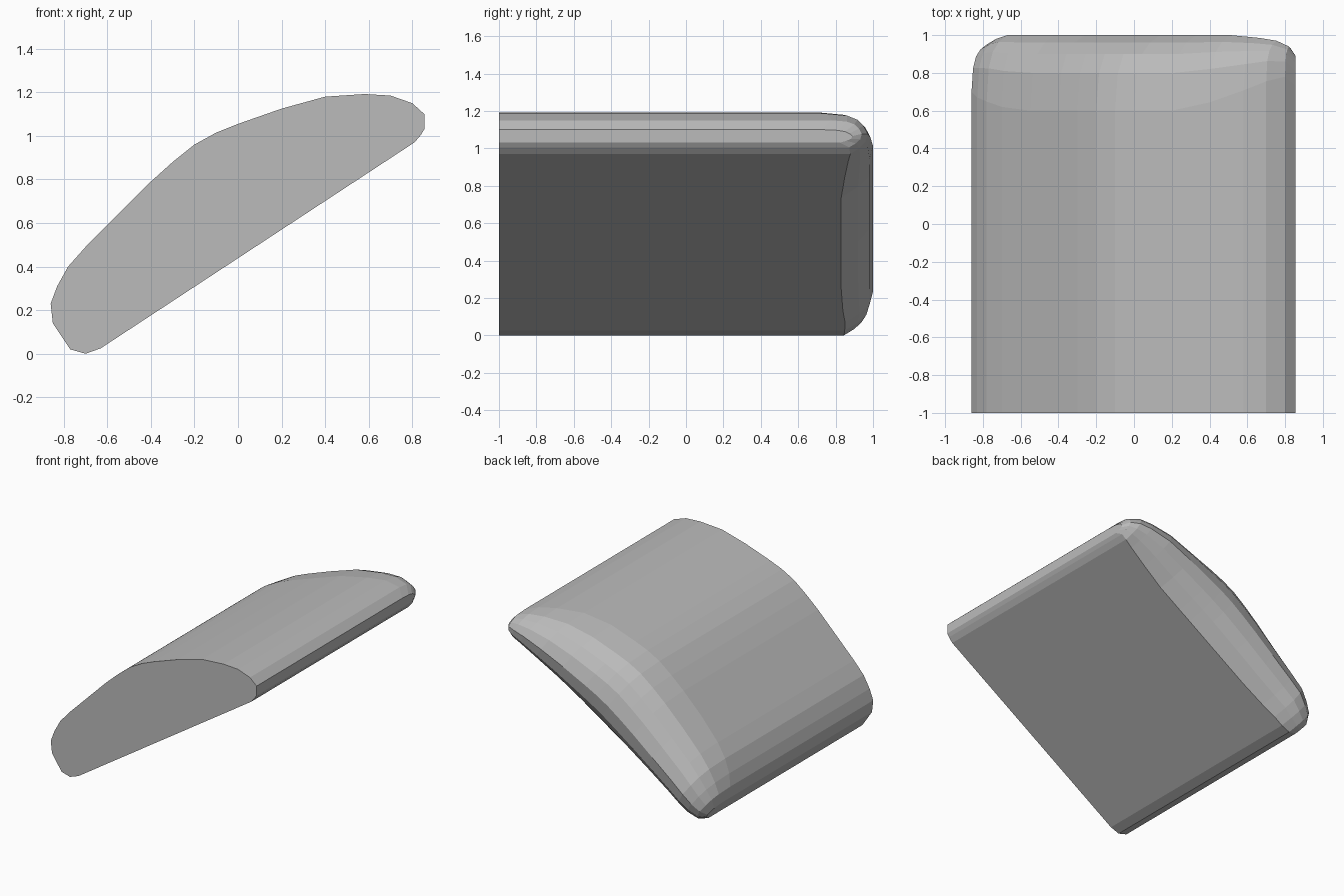
import bpy
import bmesh
from mathutils import Vector

cube = bpy.data.objects.get("Cube")
if cube:
    bpy.data.objects.remove(cube, do_unlink=True)

grey = bpy.data.materials.new("light_grey")
grey.use_nodes = True
colour = (0.5, 0.5, 0.5, 1)
grey.diffuse_color = colour
grey.node_tree.nodes["Principled BSDF"].inputs["Base Color"].default_value = colour

# Flat underside, from its low end to its high end
low, high = Vector((-0.63, 0.025)), Vector((0.81, 0.97))
slope = (high - low).normalized()


def under(point):
    """Point on the flat underside squarely below a point of the crown."""
    return low + slope * (Vector(point) - low).dot(slope)


# Columns across the pad: crown point, underside point, rear reach
columns = [((-0.85, 0.14), (-0.77, 0.02), 0.90),
           ((-0.86, 0.23), (-0.70, 0.0), 0.95),
           ((-0.83, 0.31), low, 0.98)]
crown = [(-0.78, 0.40), (-0.70, 0.49), (-0.55, 0.64), (-0.40, 0.79),
         (-0.30, 0.88), (-0.20, 0.96), (-0.10, 1.015), (0.0, 1.055),
         (0.20, 1.125), (0.40, 1.18)]
columns += [(p, under(p), 1.0) for p in crown]
columns += [((0.58, 1.192), under((0.58, 1.192)), 0.985),
            ((0.70, 1.185), high, 0.97),
            ((0.80, 1.15), (0.84, 1.005), 0.94),
            ((0.855, 1.10), (0.855, 1.03), 0.89)]

# Rounded rear: (height fraction, distance short of the rear reach)
rear = [(0, 0.17), (0.15, 0.08), (0.3, 0.02), (0.5, 0),
        (0.7, 0.04), (0.85, 0.1), (0.95, 0.2), (1, 0.4)]

bm = bmesh.new()
loops = []
for top, bottom, reach in columns:
    top, bottom = Vector(top), Vector(bottom)
    tightness = min(1, max(0.4, (top - bottom).length / 0.45))
    path = [(0, -1)]
    path += [(f, reach - back * tightness) for f, back in rear]
    path += [(1, -1)]
    loop = []
    for f, y in path:
        p = bottom.lerp(top, f)
        loop.append(bm.verts.new((p.x, y, p.y)))
    loops.append(loop)

# Skin between neighbouring columns
for a, b in zip(loops, loops[1:]):
    for i in range(len(a) - 1):
        bm.faces.new((a[i], a[i + 1], b[i + 1], b[i]))

# Narrow side edges and flat front
bm.faces.new(loops[0])
bm.faces.new(loops[-1])
bm.faces.new([c[0] for c in loops] + [c[-1] for c in reversed(loops)])
bmesh.ops.recalc_face_normals(bm, faces=bm.faces[:])

mesh = bpy.data.meshes.new("padded_rest")
bm.to_mesh(mesh)
bm.free()
mesh.materials.append(grey)
pad = bpy.data.objects.new("padded_rest", mesh)
bpy.context.collection.objects.link(pad)
